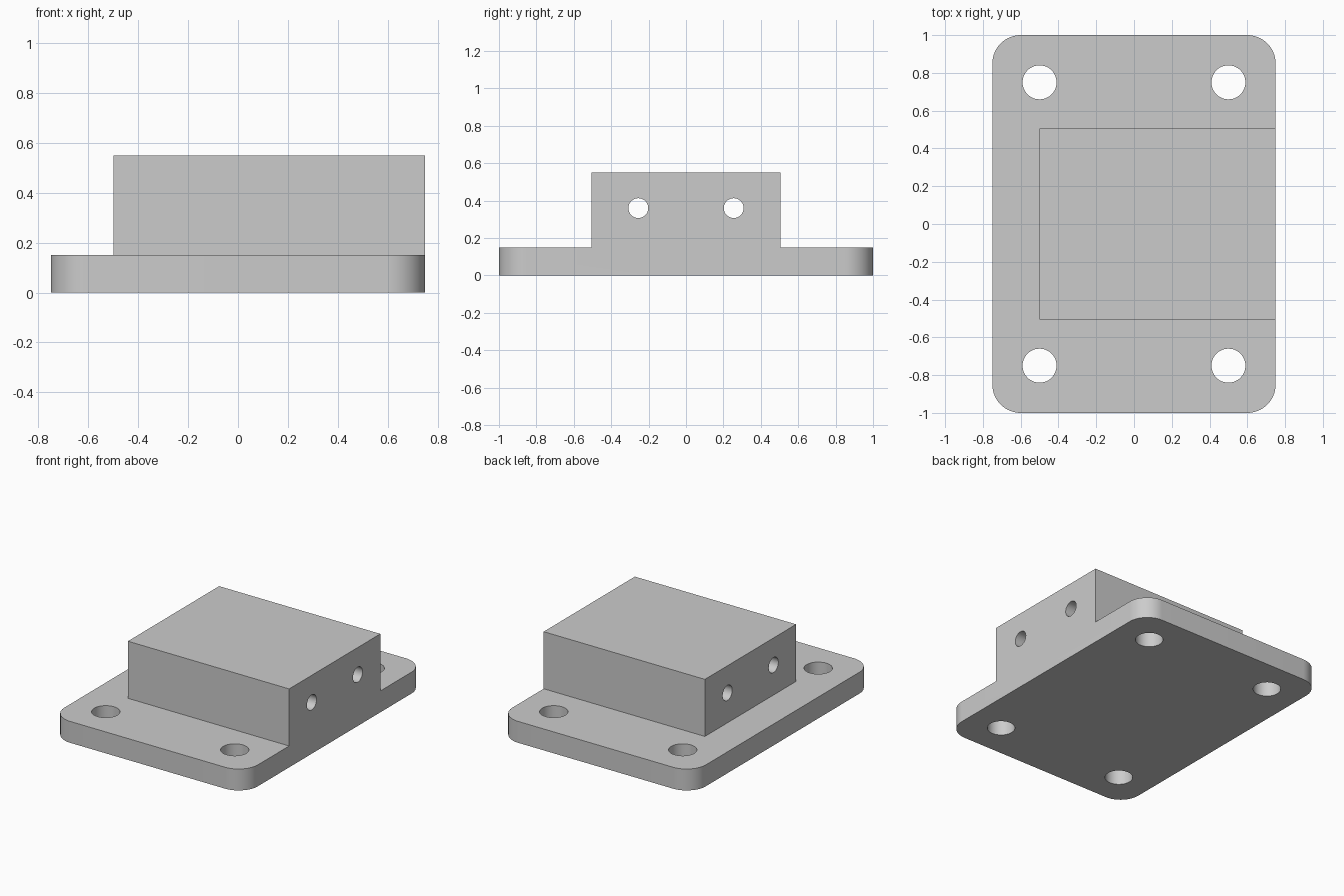
import bpy
import bmesh
from math import pi, radians, sin, cos
from mathutils import Matrix

default = bpy.data.objects.get("Cube")
if default:
    bpy.data.objects.remove(default, do_unlink=True)

# Main dimensions
HALF_X, HALF_Y, PLATE_H, CORNER = 0.75, 1.0, 0.15, 0.15
BLOCK_LEFT, BLOCK_HALF_Y, BLOCK_TOP = -0.5, 0.505, 0.55
SEGMENTS = 48

grey = bpy.data.materials.new("plain grey")
grey.use_nodes = True
colour = (0.6, 0.6, 0.6, 1)
grey.diffuse_color = colour
grey.node_tree.nodes["Principled BSDF"].inputs["Base Color"].default_value = colour


def add_object(name, bm):
    bmesh.ops.recalc_face_normals(bm, faces=bm.faces)
    mesh = bpy.data.meshes.new(name)
    bm.to_mesh(mesh)
    bm.free()
    mesh.materials.append(grey)
    obj = bpy.data.objects.new(name, mesh)
    bpy.context.collection.objects.link(obj)
    return obj


def prism(name, outline, z0, z1):
    bm = bmesh.new()
    face = bm.faces.new([bm.verts.new((x, y, z0)) for x, y in outline])
    side = bmesh.ops.extrude_face_region(bm, geom=[face])["geom"]
    verts = [v for v in side if isinstance(v, bmesh.types.BMVert)]
    bmesh.ops.translate(bm, verts=verts, vec=(0, 0, z1 - z0))
    return add_object(name, bm)


def drill(name, radius, depth, centre, axis):
    turn = Matrix.Rotation(pi / 2, 4, "Y") if axis == "X" else Matrix()
    bm = bmesh.new()
    bmesh.ops.create_cone(bm, cap_ends=True, segments=SEGMENTS,
                          radius1=radius, radius2=radius, depth=depth,
                          matrix=Matrix.Translation(centre) @ turn)
    obj = add_object(name, bm)
    obj.hide_render = True
    return obj


def combine(target, other, operation):
    mod = target.modifiers.new(operation.title(), "BOOLEAN")
    mod.operation, mod.solver, mod.object = operation, "EXACT", other
    bpy.context.view_layer.objects.active = target
    bpy.ops.object.modifier_apply(modifier=mod.name)
    bpy.data.objects.remove(other, do_unlink=True)


# Base plate with rounded corners
outline = []
steps = 16
for i, (sx, sy) in enumerate([(1, 1), (-1, 1), (-1, -1), (1, -1)]):
    for k in range(steps + 1):
        a = (i + k / steps) * pi / 2
        outline.append((sx * (HALF_X - CORNER) + CORNER * cos(a),
                        sy * (HALF_Y - CORNER) + CORNER * sin(a)))
bracket = prism("mounting_bracket", outline, 0, PLATE_H)

# Raised block, flush with the left edge of the plate
block = prism("raised_block", [(BLOCK_LEFT, -BLOCK_HALF_Y), (HALF_X, -BLOCK_HALF_Y),
                               (HALF_X, BLOCK_HALF_Y), (BLOCK_LEFT, BLOCK_HALF_Y)],
              PLATE_H / 2, BLOCK_TOP)
combine(bracket, block, "UNION")

# Four bolt holes through the plate
for x in (-0.5, 0.5):
    for y in (-0.75, 0.75):
        combine(bracket, drill("bolt_hole", 0.09, 0.5, (x, y, PLATE_H / 2), "Z"), "DIFFERENCE")

# Two cross holes running the length of the block
for y in (-0.255, 0.255):
    combine(bracket, drill("cross_hole", 0.053, 2, (0.1, y, 0.36), "X"), "DIFFERENCE")

# Smooth the rounded walls, keep the machined edges sharp
bpy.ops.object.select_all(action="DESELECT")
bracket.select_set(True)
bpy.context.view_layer.objects.active = bracket
bpy.ops.object.shade_smooth_by_angle(angle=radians(30))
